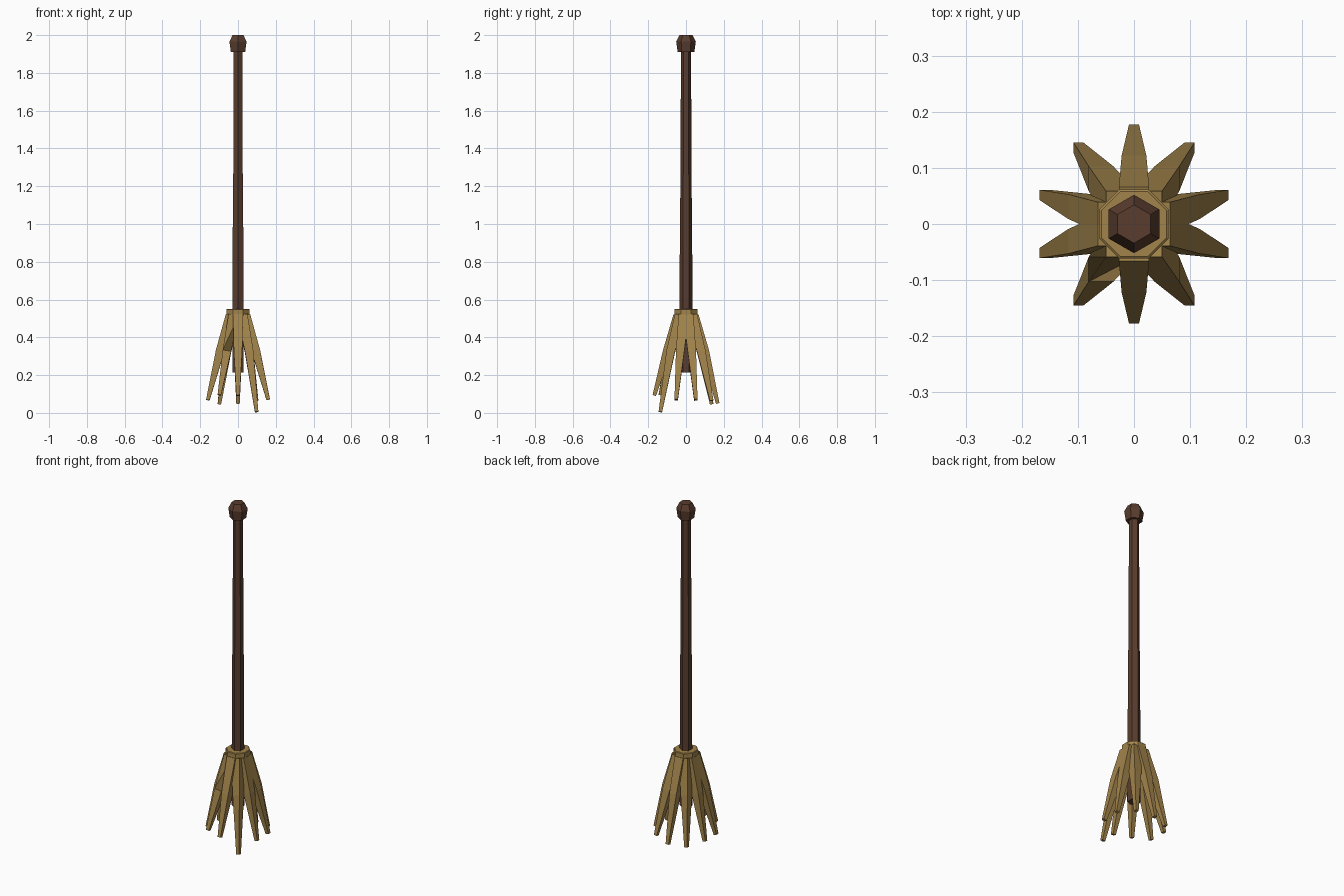
import bpy
import math
from mathutils import Vector

if "Cube" in bpy.data.objects:
    bpy.data.objects.remove(bpy.data.objects["Cube"])


def material(name, rgb):
    m = bpy.data.materials.new(name)
    m.diffuse_color = (*rgb, 1)
    m.use_nodes = True
    m.node_tree.nodes["Principled BSDF"].inputs["Base Color"].default_value = m.diffuse_color
    return m


WOOD = material("dark_wood", (0.10, 0.046, 0.027))
STRAW = material("straw", (0.36, 0.23, 0.07))


def loft(name, rings, mat, twist=0):
    """Skin a list of equal-length rings, capped at both ends."""
    n = len(rings[0])
    verts = [v for ring in rings for v in ring]
    faces = [list(range(n))[::-1], [(len(rings) - 1) * n + i for i in range(n)]]
    for k in range(len(rings) - 1):
        for i in range(n):
            j = (i + 1) % n
            a, b = k * n, (k + 1) * n
            t = twist if k == 0 else 0
            faces.append((a + i, a + j, b + (j + t) % n, b + (i + t) % n))
    me = bpy.data.meshes.new(name)
    me.from_pydata([tuple(v) for v in verts], [], faces)
    me.materials.append(mat)
    ob = bpy.data.objects.new(name, me)
    bpy.context.collection.objects.link(ob)
    return ob


def turned(name, profile, sides, start, mat):
    """Low-poly turned part from (radius, z) pairs."""
    rings = []
    for r, z in profile:
        angles = [start + 2 * math.pi * i / sides for i in range(sides)]
        rings.append([Vector((r * math.cos(a), r * math.sin(a), z)) for a in angles])
    return loft(name, rings, mat)


# Hexagonal handle and end knob
turned("handle", [(0.034, 0.215), (0.033, 0.9), (0.029, 1.27), (0.027, 1.92)],
       6, math.pi / 2, WOOD)
turned("knob", [(0.044, 1.91), (0.052, 1.965), (0.034, 2.0)], 6, math.pi / 2, WOOD)

# Octagonal binding collar
turned("collar", [(0.067, 0.51), (0.067, 0.547), (0.063, 0.55)], 8, math.pi / 8, STRAW)

# Ten square bristles with uneven lengths, anticlockwise from +x
TIPS = [0.072, 0.065, 0.05, 0.047, 0.067, 0.068, 0.095, 0.092, 0.005, 0.07]
for k, tip in enumerate(TIPS):
    a = math.radians(18 + 36 * k)
    if k == 0:
        TIPS_ORDER = TIPS
    out = Vector((math.cos(a), math.sin(a), 0))
    rings = []
    for radius, z, half in ((0.168, tip, 0.009), (0.1, 0.325, 0.022), (0.039, 0.515, 0.027)):
        ring = []
        for sx, sy in ((-1, -1), (1, -1), (1, 1), (-1, 1)):
            off = Vector((sx * half, sy * half, 0))
            ring.append(out * radius + off + Vector((0, 0, z + 0.27 * off.dot(out))))
        rings.append(ring)
    # One bristle is visibly twisted between its bend and the collar
    if k == 6:
        rings[2] = rings[2][1:] + rings[2][:1]
    loft(f"bristle_{k + 1}", rings, STRAW)
